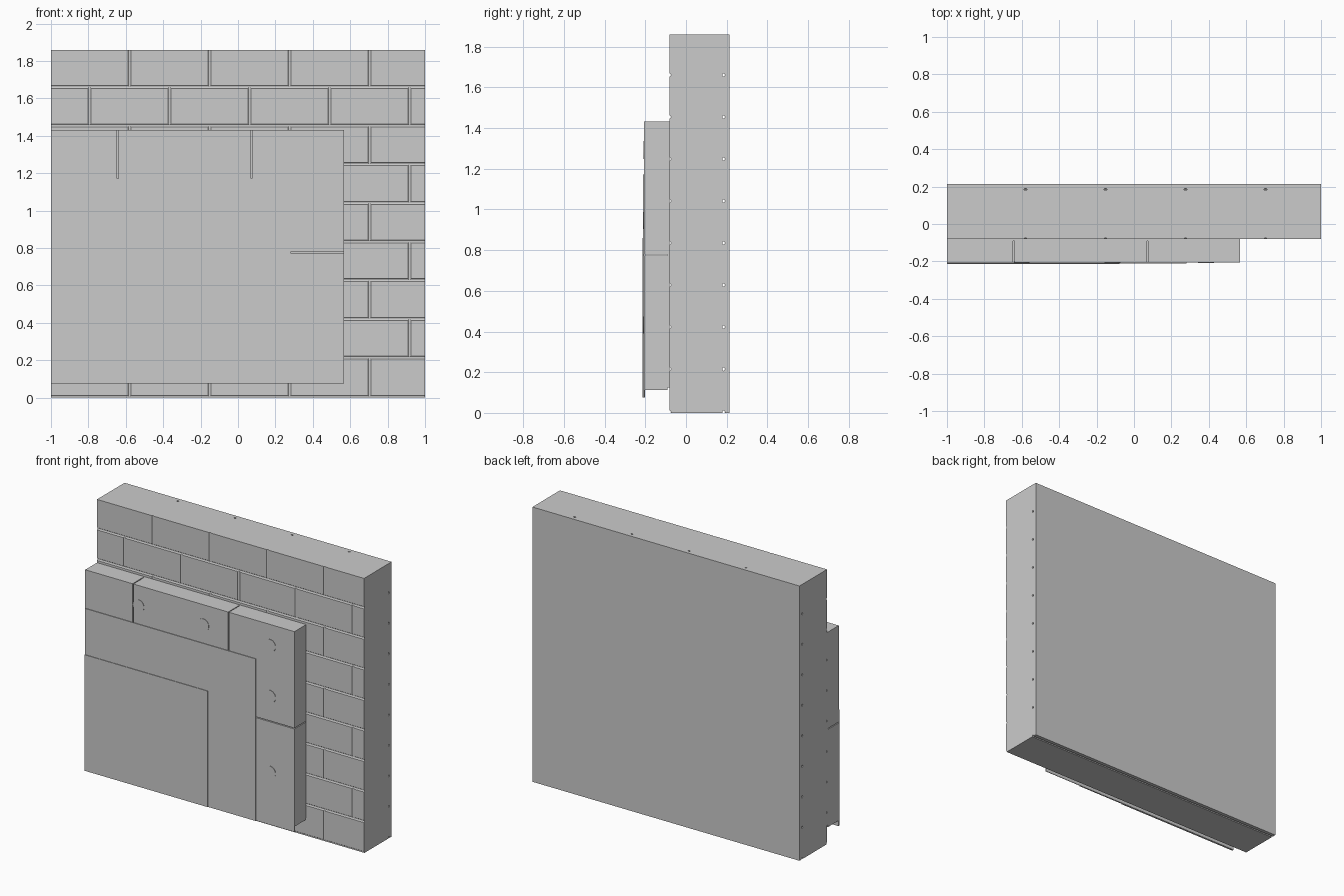
import bpy, bmesh, math
from mathutils import Matrix

if "Cube" in bpy.data.objects:
    bpy.data.objects.remove(bpy.data.objects["Cube"])

COURSE, BRICK = 0.2067, 0.4278      # course height, brick length
TOP = 1.86
FRONT, BACK = -0.08, 0.2145         # wall faces
X0, X1 = -1.0, 0.567                # width of the insulated area
INS = -0.206                        # front of the insulation


def finish(name, bm):
    bmesh.ops.recalc_face_normals(bm, faces=bm.faces)
    me = bpy.data.meshes.new(name)
    bm.to_mesh(me)
    bm.free()
    ob = bpy.data.objects.new(name, me)
    bpy.context.collection.objects.link(ob)
    return ob


def box(name, x, y, z):
    bm = bmesh.new()
    mid = [(a + b) / 2 for a, b in (x, y, z)]
    size = [b - a for a, b in (x, y, z)]
    bmesh.ops.create_cube(bm, size=1, matrix=Matrix.Translation(mid) @ Matrix.Diagonal((*size, 1)))
    return finish(name, bm)


def rod(bm, centre, rot, rx, ry, depth, segments=12):
    bmesh.ops.create_cone(bm, cap_ends=True, segments=segments, radius1=1, radius2=1, depth=depth,
                          matrix=Matrix.Translation(centre) @ rot @ Matrix.Diagonal((rx, ry, 1, 1)))


def profile_x(name, points, x0, x1):
    """Extrude a (y, z) outline along x."""
    bm = bmesh.new()
    face = bm.faces.new([bm.verts.new((x0, y, z)) for y, z in points])
    ext = bmesh.ops.extrude_face_region(bm, geom=[face])
    moved = [v for v in ext["geom"] if isinstance(v, bmesh.types.BMVert)]
    bmesh.ops.translate(bm, verts=moved, vec=(x1 - x0, 0, 0))
    return finish(name, bm)


def carve(target, cutter):
    mod = target.modifiers.new("joints", "BOOLEAN")
    mod.operation, mod.solver, mod.object = "DIFFERENCE", "EXACT", cutter
    bpy.context.view_layer.objects.active = target
    bpy.ops.object.modifier_apply(modifier=mod.name)
    bpy.data.objects.remove(cutter)


# brick wall with its plastered back
wall = box("brick_wall", (-1, 1), (FRONT, BACK), (0, TOP))

# mortar joints: concave on the front, enclosed behind the rear plaster
bed_z = [0.004] + [k * COURSE + 0.008 for k in range(1, 9)]
across = Matrix.Rotation(math.pi / 2, 4, "Y")
beds, perps = bmesh.new(), bmesh.new()
for y in (FRONT - 0.0005, 0.185):
    for k, z in enumerate(bed_z):
        rod(beds, (0, y, z), across, 0.008, 0.006, 2.2)
        top = bed_z[k + 1] if k < 8 else TOP + 0.05
        x = -0.58 if k % 2 == 0 else -0.794
        while x < 1:
            rod(perps, (x, y, (z + top) / 2), Matrix(), 0.0078, 0.0058, top - z)
            x += BRICK
carve(wall, finish("bed_joint_cutter", beds))
carve(wall, finish("upright_joint_cutter", perps))

# adhesive bed and insulation boards
box("adhesive_layer", (X0, X1), (-0.09, FRONT), (0.125, 1.432))
GAP = 0.003
rows = [((0.1156, 0.776 - GAP), [X0, -0.286, X1]),
        ((0.776 + GAP, 1.432), [X0, -0.643, 0.073, X1])]
for r, (z, cuts) in enumerate(rows):
    for i, (a, b) in enumerate(zip(cuts, cuts[1:])):
        a += GAP if i else 0
        b -= GAP if i < len(cuts) - 2 else 0
        box(f"insulation_board_{r}_{i}", (a, b), (INS, -0.09), z)

# starter rail with drip lip
profile_x("starter_rail", [(INS, 0.0755), (INS, 0.1156), (-0.09, 0.1156), (-0.09, 0.112),
                           (INS + 0.004, 0.112), (INS + 0.004, 0.0755)], X0, X1)

# dowel plates
for i, (x, z) in enumerate([(-0.60, 1.295), (-0.115, 1.295), (0.385, 1.29), (0.385, 0.945), (0.385, 0.432)]):
    bm = bmesh.new()
    rod(bm, (x, INS + 0.001, z), Matrix.Rotation(math.pi / 2, 4, "X"), 0.042, 0.042, 0.008, 32)
    finish(f"dowel_plate_{i}", bm)

# stepped render coats
box("reinforcing_coat", (X0, 0.28), (-0.2105, INS), (0.075, 1.172))
box("finish_coat", (X0, -0.077), (-0.2145, -0.2105), (0.075, 0.86))
